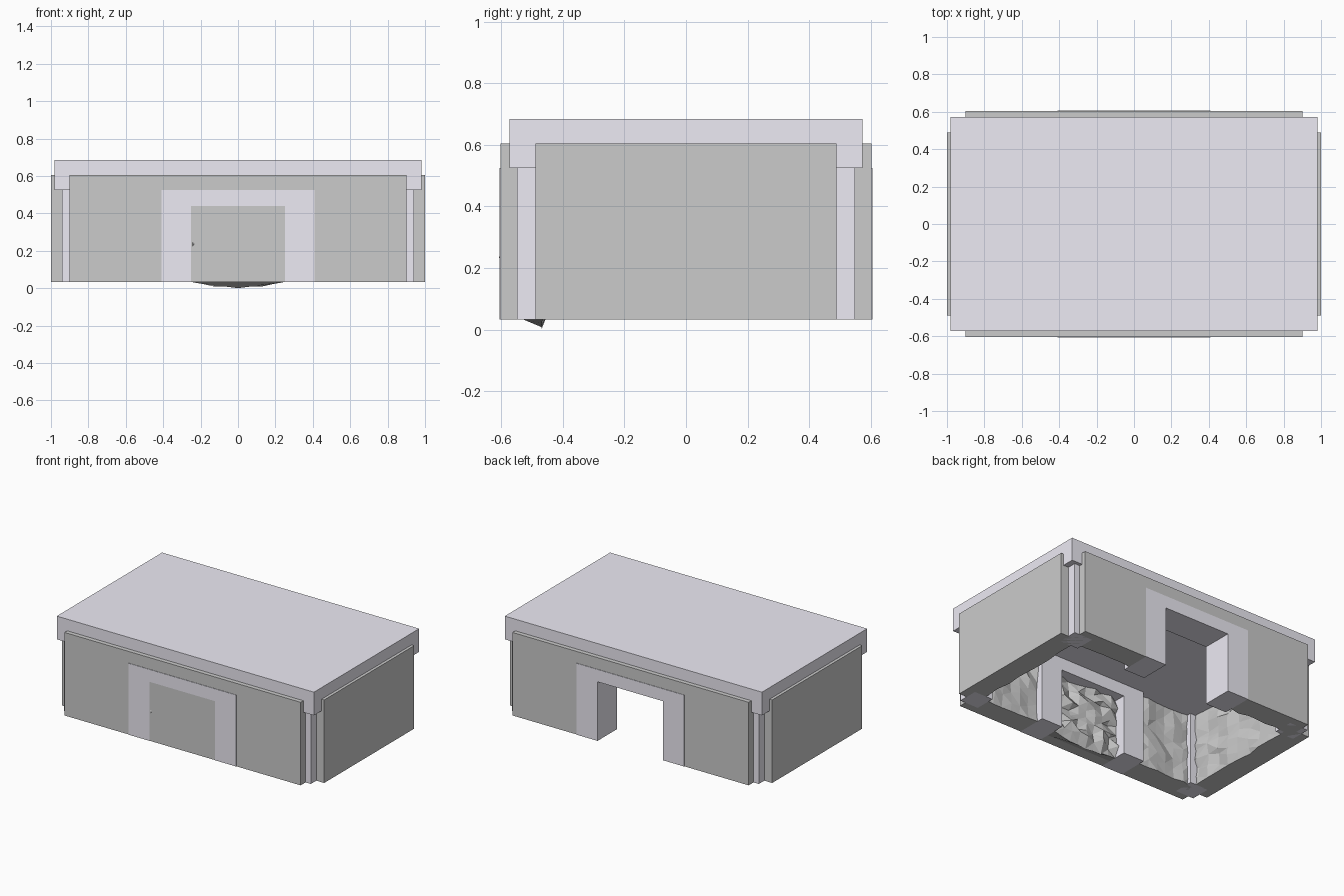
import bpy, bmesh, random
from mathutils import Vector

if "Cube" in bpy.data.objects:
    bpy.data.objects.remove(bpy.data.objects["Cube"])

random.seed(7)
Z0, Z1 = 0.033, 0.605

lilac = bpy.data.materials.new("pale_lilac")
lilac.diffuse_color = (0.85, 0.83, 0.91, 1)
lilac.use_nodes = True
lilac.node_tree.nodes["Principled BSDF"].inputs["Base Color"].default_value = lilac.diffuse_color


def box(bm, lo, hi):
    lo, hi = Vector(lo), Vector(hi)
    verts = bmesh.ops.create_cube(bm, size=1)["verts"]
    for v in verts:
        v.co = Vector([(lo[i] + hi[i]) / 2 + v.co[i] * (hi[i] - lo[i]) for i in range(3)])
    return verts


def finish(name, bm, mat=None):
    bmesh.ops.recalc_face_normals(bm, faces=bm.faces)
    me = bpy.data.meshes.new(name)
    bm.to_mesh(me)
    bm.free()
    ob = bpy.data.objects.new(name, me)
    bpy.context.collection.objects.link(ob)
    if mat:
        me.materials.append(mat)
    return ob


def rough(bm, lo, hi, normal, cuts, amount, along_amount=0.0):
    """Box whose face towards `normal` is hacked into uneven rock facets."""
    verts = box(bm, lo, hi)
    n = Vector(normal)
    mid = (Vector(lo) + Vector(hi)) / 2
    inner = [v for v in verts if (v.co - mid).dot(n) > 0]
    plane = inner[0].co.dot(n)
    edges = [e for e in bm.edges if e.verts[0] in inner and e.verts[1] in inner]
    bmesh.ops.subdivide_edges(bm, edges=edges, cuts=cuts, use_grid_fill=True)
    mine = [v for v in bm.verts if abs(v.co.dot(n) - plane) < 1e-5
            and all(lo[i] - 1e-4 <= v.co[i] <= hi[i] + 1e-4 for i in range(3))]
    for v in mine:
        v.co += n * random.uniform(-amount, amount)
        if lo[2] + 0.02 < v.co.z < hi[2] - 0.02:
            v.co.z += random.uniform(-along_amount, along_amount)
    # split warped rock into triangles
    bmesh.ops.triangulate(bm, faces=[f for f in bm.faces if all(v in mine for v in f.verts)])
    return mine


# roof slab
bm = bmesh.new()
box(bm, (-0.98, -0.573, 0.525), (0.98, 0.573, 0.685))
finish("roof", bm, lilac)

# corner pillars
for sx in (-1, 1):
    for sy in (-1, 1):
        bm = bmesh.new()
        xs, ys = sorted((sx * 0.80, sx * 0.94)), sorted((sy * 0.41, sy * 0.55))
        box(bm, (xs[0], ys[0], Z0), (xs[1], ys[1], 0.53))
        finish("corner_pillar", bm, lilac)

# long walls, each with a gap for the door frame
for sy, name in ((-1, "front_wall"), (1, "back_wall")):
    bm = bmesh.new()
    ys = sorted((sy * 0.44, sy * 0.603))
    for sx in (-1, 1):
        xs = sorted((sx * 0.41, sx * 0.90))
        rough(bm, (xs[0], ys[0], Z0), (xs[1], ys[1], 0.525), (0, -sy, 0), 6, 0.012, 0.02)
    box(bm, (-0.90, ys[0], 0.525), (0.90, ys[1], Z1))
    finish(name, bm)

# short walls
for sx, name in ((-1, "left_wall"), (1, "right_wall")):
    bm = bmesh.new()
    xs = sorted((sx * 0.845, sx))
    rough(bm, (xs[0], -0.49, Z0), (xs[1], 0.49, Z1), (-sx, 0, 0), 9, 0.012, 0.02)
    finish(name, bm)

# door frames: an upside-down U, extruded through the wall
U = [(-0.41, Z0), (-0.41, 0.525), (0.41, 0.525), (0.41, Z0),
     (0.25, Z0), (0.25, 0.44), (-0.25, 0.44), (-0.25, Z0)]
for sy, name in ((-1, "front_door_frame"), (1, "back_door_frame")):
    bm = bmesh.new()
    face = bm.faces.new([bm.verts.new((x, sy * 0.606, z)) for x, z in U])
    ext = bmesh.ops.extrude_face_region(bm, geom=[face], use_keep_orig=True)["geom"]
    for v in ext:
        if isinstance(v, bmesh.types.BMVert):
            v.co.y = sy * 0.395
    finish(name, bm, lilac)

# rock plug blocking the front doorway, sagging below its lower edge
bm = bmesh.new()
box(bm, (-0.25, -0.604, Z0), (0.25, -0.53, 0.44))
rock = rough(bm, (-0.25, -0.53, Z0), (0.25, -0.46, 0.44), (0, 1, 0), 7, 0.025, 0.02)
for v in rock:
    if v.co.z < Z0 + 0.005 and abs(v.co.x) < 0.24:
        v.co.y = -0.47
        v.co.z = 0.0 if abs(v.co.x) < 0.05 else 0.008 if abs(v.co.x) < 0.13 else 0.022
finish("rock_plug", bm)

# small rock chip poking through beside the door
bm = bmesh.new()
tri = [bm.verts.new(c) for c in ((-0.245, -0.600, 0.21), (-0.245, -0.600, 0.26), (-0.222, -0.600, 0.237))]
tip = bm.verts.new((-0.24, -0.608, 0.235))
bm.faces.new(tri)
for i in range(3):
    bm.faces.new((tri[i], tri[(i + 1) % 3], tip))
finish("rock_chip", bm)
